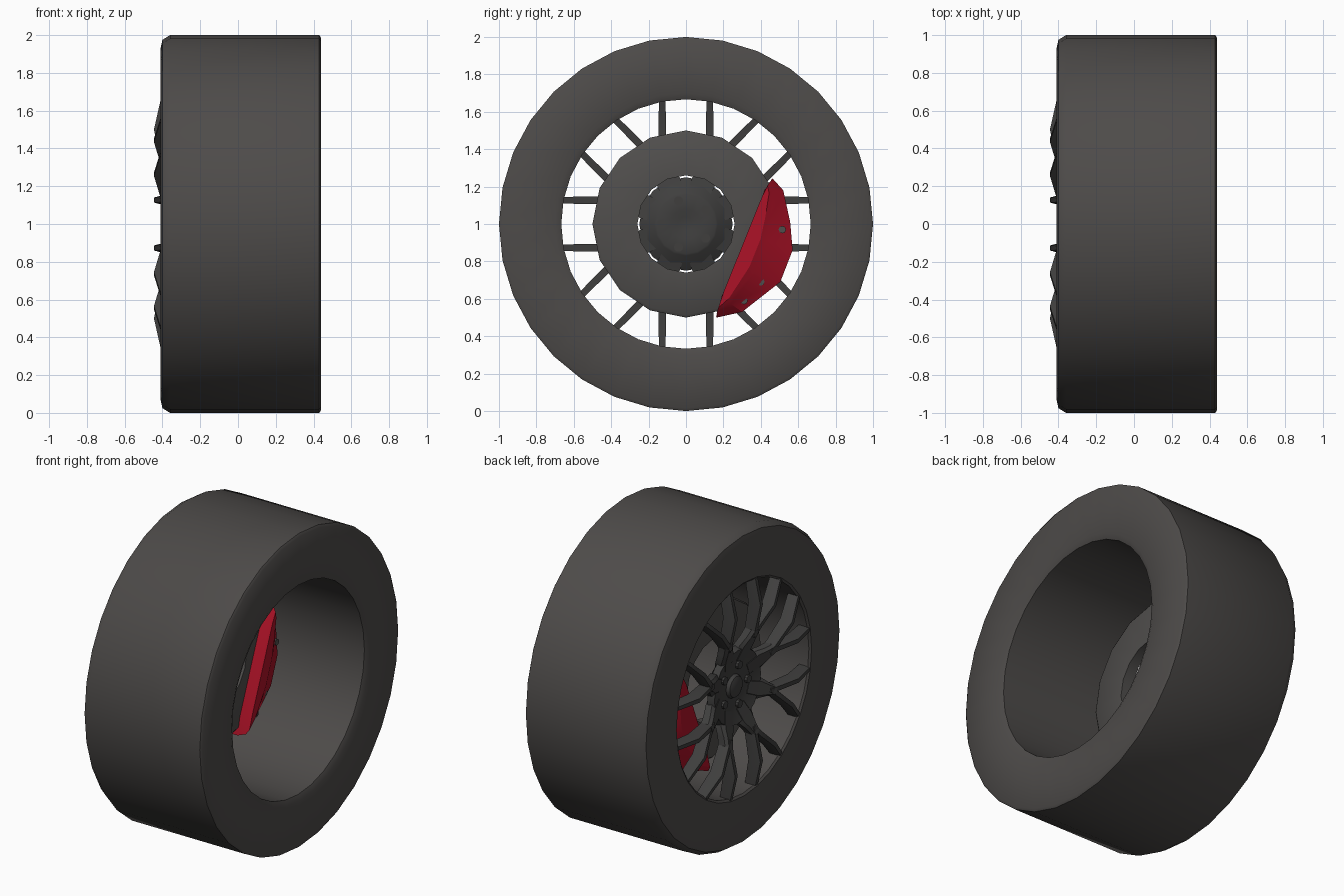
import bpy, bmesh, math
from mathutils import Vector

if "Cube" in bpy.data.objects:
    bpy.data.objects.remove(bpy.data.objects["Cube"])


def material(name, rgb):
    m = bpy.data.materials.new(name)
    m.diffuse_color = (*rgb, 1)
    m.use_nodes = True
    m.node_tree.nodes["Principled BSDF"].inputs["Base Color"].default_value = m.diffuse_color
    return m


RUBBER = material("dark_grey", (0.075, 0.07, 0.067))
ALLOY = material("charcoal_alloy", (0.05, 0.049, 0.048))
STEEL = material("disc_grey", (0.08, 0.076, 0.073))
RED = material("red", (0.42, 0.006, 0.02))


def finish(name, bm, mat, angle=35):
    bmesh.ops.recalc_face_normals(bm, faces=bm.faces)
    me = bpy.data.meshes.new(name)
    bm.to_mesh(me)
    bm.free()
    ob = bpy.data.objects.new(name, me)
    bpy.context.collection.objects.link(ob)
    me.materials.append(mat)
    bpy.ops.object.select_all(action='DESELECT')
    ob.select_set(True)
    bpy.context.view_layer.objects.active = ob
    bpy.ops.object.shade_smooth_by_angle(angle=math.radians(angle))
    return ob


def polar(x, r, a, t=0.0):
    # point at radius r along angle a (from +z towards +y), moved sideways by t
    return Vector((x, r * math.sin(a) + t * math.cos(a),
                   1 + r * math.cos(a) - t * math.sin(a)))


def loft(bm, loops, caps=True, closed=False):
    rows = [[bm.verts.new(p) for p in l] for l in loops]
    n = len(rows[0])
    pairs = list(zip(rows, rows[1:])) + ([(rows[-1], rows[0])] if closed else [])
    for a, b in pairs:
        for i in range(n):
            j = (i + 1) % n
            bm.faces.new((a[i], a[j], b[j], b[i]))
    if caps and not closed:
        bm.faces.new(rows[0])
        bm.faces.new(rows[-1])


def ring(x, r, n):
    return [polar(x, r, 2 * math.pi * i / n) for i in range(n)]


def lathe(name, profile, n, mat, closed):
    bm = bmesh.new()
    loft(bm, [ring(x, r, n) for x, r in profile], closed=closed)
    return finish(name, bm, mat)


# tyre with straight barrel inside
lathe("tyre", [(-0.40, 0.667), (-0.41, 0.68), (-0.41, 0.93), (-0.40, 0.975),
               (-0.36, 1.0), (0.43, 1.0), (0.44, 0.985), (0.44, 0.70),
               (0.425, 0.667)], 32, RUBBER, True)

# brake disc
lathe("brake_disc", [(-0.19, 0.26), (-0.19, 0.49), (-0.18, 0.5), (-0.13, 0.5),
                     (-0.12, 0.485), (-0.12, 0.26)], 16, STEEL, True)

# hub: dished front with cap, conical back
lathe("hub", [(-0.365, 0.04), (-0.355, 0.065), (-0.335, 0.075), (-0.34, 0.16),
              (-0.365, 0.235), (-0.325, 0.25), (-0.27, 0.17), (-0.265, 0.16),
              (-0.265, 0.08), (-0.275, 0.04)], 16, ALLOY, False)

# five wheel bolts, showing on both sides of the hub
bm = bmesh.new()
for k in range(5):
    c = polar(0, 0.13, math.radians(-90 + 72 * k))
    loops = []
    for x in (-0.355, -0.258):
        loops.append([Vector((x, c.y + 0.025 * math.cos(i * math.pi / 5),
                              c.z + 0.025 * math.sin(i * math.pi / 5))) for i in range(10)])
    loft(bm, loops)
finish("wheel_bolts", bm, ALLOY)


def bar(bm, a, sections):
    # each section: distance out, side offset, front x, width, depth
    loops = []
    for r, t, x, w, d in sections:
        loops.append([polar(x, r, a, t - 0.32 * w), polar(x, r, a, t + 0.32 * w),
                      polar(x + 0.3 * d, r, a, t + w / 2), polar(x + d, r, a, t + w / 2),
                      polar(x + d, r, a, t - w / 2), polar(x + 0.3 * d, r, a, t - w / 2)])
    loft(bm, loops)


# eight forked spokes: one stem and two prongs each
bm = bmesh.new()
for k in range(8):
    a = k * math.pi / 4
    bar(bm, a + math.pi / 8, [(0.15, 0, -0.342, 0.11, 0.06), (0.24, 0, -0.372, 0.13, 0.06),
                              (0.30, 0, -0.395, 0.085, 0.065), (0.355, 0, -0.413, 0.06, 0.07)])
    for s in (-1, 1):
        bar(bm, a, [(0.285, s * 0.122, -0.402, 0.042, 0.07), (0.36, s * 0.127, -0.415, 0.042, 0.07),
                    (0.50, s * 0.127, -0.445, 0.04, 0.08), (0.66, s * 0.127, -0.409, 0.036, 0.07)])
finish("spokes", bm, ALLOY, 30)

# brake caliper: outline lofted along the axle, sloping on the outer side
outline = [(0.42, 1.18), (0.466, 1.24), (0.52, 1.18), (0.557, 1.01), (0.57, 0.86),
           (0.504, 0.69), (0.30, 0.53), (0.166, 0.50), (0.19, 0.61)]
base = Vector((0.19, 0.61))
along = (Vector((0.42, 1.18)) - base).normalized()
out = Vector((along.y, -along.x))


def section(x, squash, shrink=1.0):
    pts = []
    for p in outline:
        v = Vector(p) - base
        d, l = v.dot(out), v.dot(along)
        l = 0.31 + (l - 0.31) * shrink
        q = base + along * l + out * (d * squash)
        pts.append(Vector((x, q.x, q.y)))
    return pts


bm = bmesh.new()
loft(bm, [section(-0.29, 0.55, 0.92), section(-0.27, 0.7), section(-0.23, 1.0),
          section(-0.12, 1.0), section(-0.06, 0.45, 0.95), section(-0.04, 0.3, 0.88)])
finish("brake_caliper", bm, RED, 25)

# caliper bolts
bm = bmesh.new()
for y, z in ((0.465, 1.15), (0.515, 0.97), (0.40, 0.69), (0.31, 0.59)):
    loft(bm, [[Vector((x, y + 0.02 * math.cos(i * math.pi / 4), z + 0.02 * math.sin(i * math.pi / 4)))
               for i in range(8)] for x in (-0.2, -0.085)])
finish("caliper_bolts", bm, STEEL)
